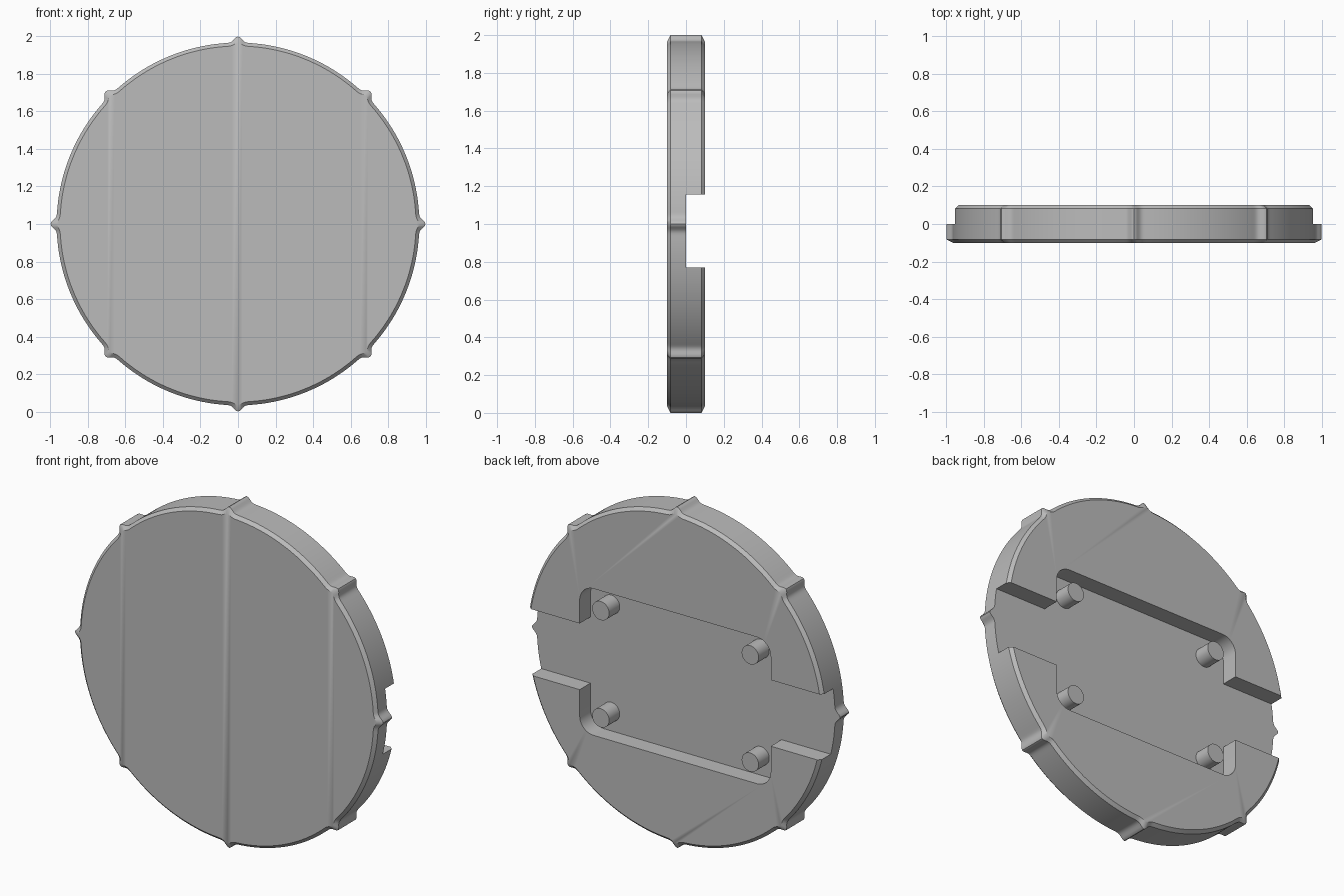
import bpy, bmesh, math
from mathutils import Vector

cube = bpy.data.objects.get("Cube")
if cube:
    bpy.data.objects.remove(cube, do_unlink=True)

grey = bpy.data.materials.new("plain grey")
grey.use_nodes = True
grey.diffuse_color = (0.5, 0.5, 0.5, 1)
grey.node_tree.nodes["Principled BSDF"].inputs["Base Color"].default_value = (0.5, 0.5, 0.5, 1)


def loft(name, rings):
    """Closed solid from (y, [(x, z), ...]) rings, capped at both ends."""
    bm = bmesh.new()
    loops = [[bm.verts.new((x, y, z)) for x, z in pts] for y, pts in rings]
    n = len(loops[0])
    for a, b in zip(loops, loops[1:]):
        for i in range(n):
            j = (i + 1) % n
            bm.faces.new((a[i], a[j], b[j], b[i]))
    bm.faces.new(loops[0])
    bm.faces.new(loops[-1])
    bmesh.ops.recalc_face_normals(bm, faces=bm.faces)
    mesh = bpy.data.meshes.new(name)
    bm.to_mesh(mesh)
    bm.free()
    mesh.materials.append(grey)
    ob = bpy.data.objects.new(name, mesh)
    bpy.context.collection.objects.link(ob)
    return ob


def activate(ob):
    bpy.ops.object.select_all(action='DESELECT')
    ob.select_set(True)
    bpy.context.view_layer.objects.active = ob


def arc(cx, cz, r, start, end, steps):
    angles = [math.radians(start + (end - start) * i / steps) for i in range(steps + 1)]
    return [(cx + r * math.cos(a), cz + r * math.sin(a)) for a in angles]


# Disc outline with eight small rounded ribs around the rim
RADIUS, RIB, CHAMFER, HALF = 0.967, 0.033, 0.018, 0.1


def rim(inset, rib):
    pts = []
    sector = math.pi / 4
    for i in range(720):
        a = math.tau * i / 720
        d = a - round(a / sector) * sector
        r = RADIUS - inset + rib * math.exp(-(d / 0.027) ** 2)
        pts.append((r * math.cos(a), 1 + r * math.sin(a)))
    return pts


outer, inner = rim(0, RIB), rim(CHAMFER, RIB * 0.5)
disc = loft("disc", [(-HALF, inner), (-HALF + CHAMFER, outer),
                     (HALF - CHAMFER, outer), (HALF, inner)])

# Back recess: rounded pocket that opens to the rim through a channel
WIDE, TOP, BOTTOM, CORNER = 0.62, 1.385, 0.525, 0.09
CH_TOP, CH_BOTTOM, REACH = 1.157, 0.769, 1.2
right_x = WIDE - CORNER
half_outline = ([(WIDE, CH_BOTTOM), (REACH, CH_BOTTOM), (REACH, CH_TOP), (WIDE, CH_TOP)]
                + arc(right_x, TOP - CORNER, CORNER, 0, 90, 10))
lower = arc(right_x, BOTTOM + CORNER, CORNER, -90, 0, 10)
half_outline = lower + half_outline
outline = half_outline + [(-x, z) for x, z in reversed(half_outline)]
cutter = loft("recess_cutter", [(0, outline), (0.3, outline)])
cutter.hide_render = True

cut = disc.modifiers.new("recess", 'BOOLEAN')
cut.operation = 'DIFFERENCE'
cut.solver = 'EXACT'
cut.object = cutter
activate(disc)
bpy.ops.object.modifier_apply(modifier=cut.name)
bpy.data.objects.remove(cutter, do_unlink=True)
bpy.ops.object.shade_smooth_by_angle(angle=math.radians(30))

# Four round pegs standing on the recess floor
for side, x in (("left", 0.485), ("right", -0.485)):
    for level, z in (("upper", 1.267), ("lower", 0.638)):
        circle = arc(x, z, 0.055, 0, 360, 40)[:-1]
        peg = loft(f"{level}_{side}_peg", [(-0.01, circle), (0.098, circle)])
        activate(peg)
        bpy.ops.object.shade_smooth_by_angle(angle=math.radians(30))
